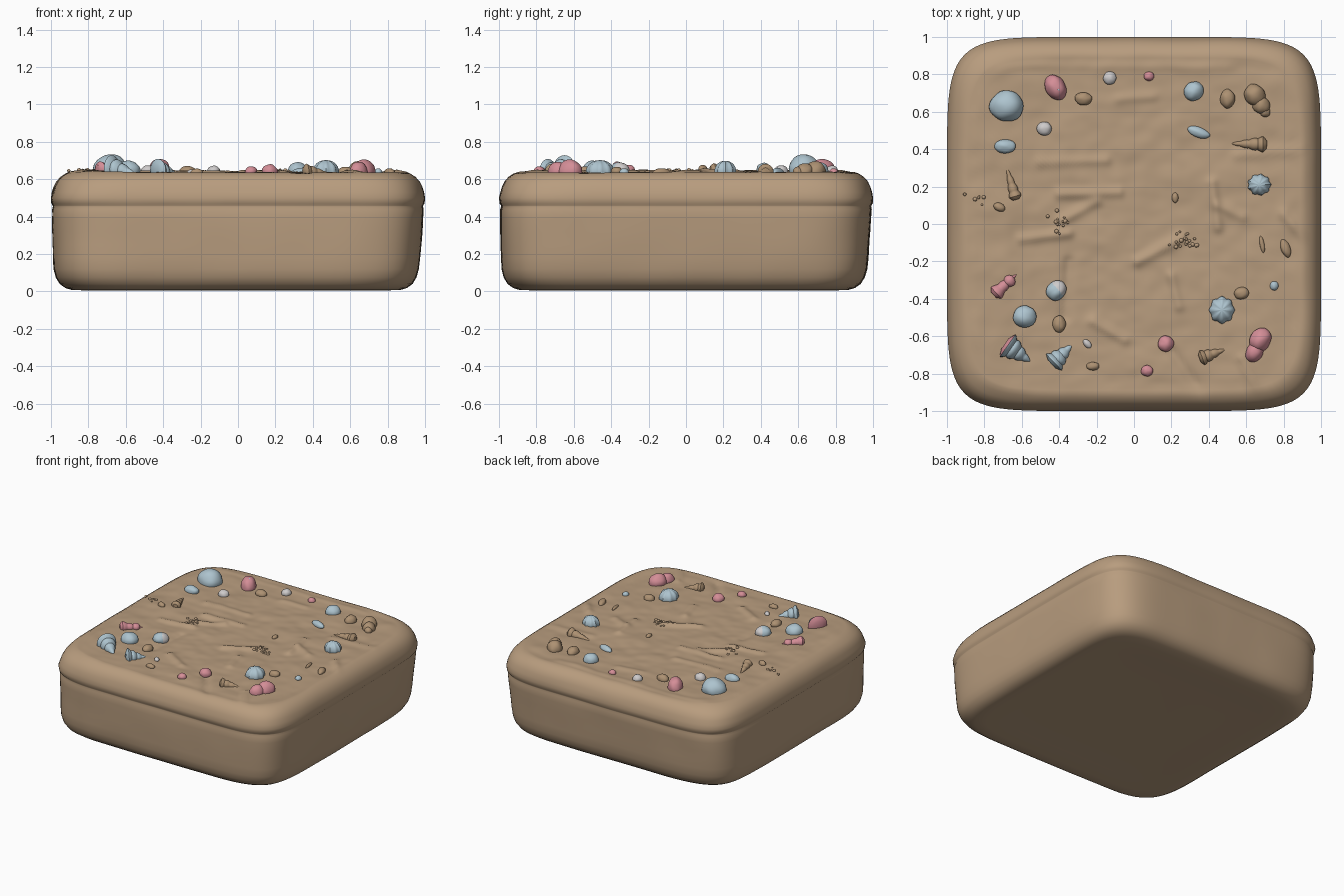
import bpy, bmesh, random
from math import sin, cos, pi, atan2, exp, hypot, radians
from mathutils import Vector, Matrix, noise

cube = bpy.data.objects.get("Cube")
if cube:
    bpy.data.objects.remove(cube)
random.seed(4)


def material(name, r, g, b):
    m = bpy.data.materials.new(name)
    m.use_nodes = True
    m.diffuse_color = (r, g, b, 1)
    m.node_tree.nodes["Principled BSDF"].inputs["Base Color"].default_value = (r, g, b, 1)
    return m


SAND = material("sand", 0.48, 0.335, 0.21)
TAN = material("shell tan", 0.42, 0.285, 0.17)
BLUE = material("shell blue", 0.42, 0.55, 0.62)
PINK = material("shell pink", 0.66, 0.27, 0.31)
WHITE = material("shell white", 0.62, 0.6, 0.6)


def finish(name, bm, mats, angle=50):
    bmesh.ops.recalc_face_normals(bm, faces=bm.faces)
    mesh = bpy.data.meshes.new(name)
    bm.to_mesh(mesh)
    bm.free()
    for m in mats:
        mesh.materials.append(m)
    ob = bpy.data.objects.new(name, mesh)
    bpy.context.collection.objects.link(ob)
    bpy.ops.object.select_all(action='DESELECT')
    ob.select_set(True)
    bpy.context.view_layer.objects.active = ob
    bpy.ops.object.shade_smooth_by_angle(angle=radians(angle))
    return ob


def loft(bm, rings):
    """Skin closed rings of points and cap both ends."""
    loops = [[bm.verts.new(p) for p in ring] for ring in rings]
    for a, b in zip(loops, loops[1:]):
        for i in range(len(a)):
            j = (i + 1) % len(a)
            bm.faces.new((a[i], a[j], b[j], b[i]))
    bm.faces.new(loops[0][::-1])
    bm.faces.new(loops[-1])


# Folds pressed into the top: start, end, height
FOLDS = [
    ((-.6, -.08), (-.35, -.05), .016), ((-.5, .33), (-.15, .34), .012),
    ((-.4, .16), (-.08, .17), .014), ((-.38, .02), (-.2, .12), .014),
    ((-.08, .67), (.1, .68), .01), ((-.35, -.2), (-.37, -.5), -.012),
    ((-.22, -.52), (-.05, -.62), .015), ((.02, -.2), (.25, -.08), .014),
    ((.42, .22), (.45, -.02), .016), ((.45, .1), (.58, .04), .012),
    ((.2, -.28), (.24, -.44), .014), ((.2, -.68), (.36, -.9), -.014),
    ((.58, -.72), (.66, -.9), .018), ((.8, .05), (.92, -.08), .016),
    ((-.9, .85), (.5, .84), .006), ((.55, .37), (.9, .4), .01),
]


def top_height(x, y):
    z = .634 + .014 * exp(-((x + .8) / .2) ** 2)
    z += .009 * noise.noise(Vector((x * 4, y * 6, 1)))
    z += .004 * noise.noise(Vector((x * 11, y * 14, 5)))
    p = Vector((x, y))
    for a, b, h in FOLDS:
        a, b = Vector(a), Vector(b)
        t = max(0, min(1, (p - a).dot(b - a) / (b - a).length_squared))
        z += h * exp(-((p - a.lerp(b, t)).length / .028) ** 2)
    return z


# Sand slab with a lid seam
def outline(u):
    c, s = cos(u), sin(u)
    # blend square spacing into the angle so corners stay dense
    r = (abs(c) ** 7 + abs(s) ** 7) ** (-1 / 7)
    return c * r, s * r


PROFILE = [(.5, .012), (.3, .01), (.17, .006), (.11, .008), (.075, .018), (.045, .04),
           (.025, .075), (.014, .12), (.01, .18), (.008, .25), (.006, .32), (.005, .39),
           (.005, .44), (.009, .453), (.008, .46), (.001, .47), (0, .5), (.004, .53),
           (.013, .56), (.027, .588), (.048, .612), (.075, .63)]
COUNT = 240
rings = []
for inset, z in PROFILE:
    ring = []
    for i in range(COUNT):
        x, y = outline(2 * pi * i / COUNT)
        worn = .022 * (max(x, 0) ** 6 + max(y, 0) ** 6) * max(0, 1 - z / .45)
        dent = .005 * (noise.noise(Vector((x * 3, y * 3, z * 5))) - .6)
        k = 1 - inset - worn + (dent if 0 < inset < .1 else 0)
        ring.append((x * k, y * k, z))
    rings.append(ring)
inset = .1
while inset < .99:
    ring = []
    for i in range(COUNT):
        x, y = outline(2 * pi * i / COUNT)
        x, y = x * (1 - inset), y * (1 - inset)
        blend = min(1, (inset - .07) / .08)
        ring.append((x, y, .638 + (top_height(x, y) - .638) * blend))
    rings.append(ring)
    inset += .0125
bm = bmesh.new()
loft(bm, rings)
finish("sand_slab", bm, [SAND], 60)


# Rounded shells and pebbles, optionally ribbed like a fan
def pebble(name, x, y, length, width, turn, mats, ribs=0, rise=.46):
    bm = bmesh.new()
    bmesh.ops.create_uvsphere(bm, u_segments=32, v_segments=16, radius=1)
    for v in bm.verts:
        if ribs:
            v.co *= 1 + .07 * cos(ribs * atan2(v.co.y, v.co.x)) * hypot(v.co.x, v.co.y)
        else:
            v.co *= 1 + .08 * noise.noise(v.co * 1.3 + Vector((x * 9, y * 9, 0)))
    if len(mats) > 1:
        for f in bm.faces:
            f.material_index = int(f.calc_center_median().x > .15)
    h = min(length, width) * rise
    size = Matrix.Diagonal((length / 2, width / 2, h, 1))
    place = Matrix.Translation((x, y, top_height(x, y) + h * .15))
    bm.transform(place @ Matrix.Rotation(radians(turn), 4, 'Z') @ size)
    finish(name, bm, mats)


PEBBLES = {
    "blue": ([BLUE], [(-.68, .63, .18, .165, 0), (.32, .71, .11, .1, 30), (-.69, .415, .115, .075, 0),
                      (.345, .49, .125, .055, -20), (-.585, -.495, .125, .12, 0), (.75, -.33, .045, .05, 0)]),
    "tan": ([TAN], [(-.27, .67, .09, .07, 0), (.5, .67, .08, .1, 0), (-.72, .09, .065, .045, -25),
                    (-.4, -.535, .07, .09, 0), (-.22, -.76, .07, .045, 0), (.575, -.37, .08, .065, 10),
                    (.81, -.13, .05, .1, 20), (.685, -.11, .025, .09, 10), (.22, .14, .035, .055, 0)]),
    "pink": ([PINK], [(.08, .79, .055, .05, 0), (.17, -.64, .085, .085, 0), (.07, -.785, .065, .06, 0)]),
    "white": ([WHITE], [(-.13, .78, .07, .07, 0), (-.48, .51, .08, .075, 0), (-.25, -.64, .055, .035, -50)]),
}
for colour, (mats, spots) in PEBBLES.items():
    for n, spot in enumerate(spots):
        pebble(f"{colour}_pebble_{n + 1}", *spot, mats)

# Fan shells
pebble("blue_fan_shell", .47, -.46, .13, .14, 0, [BLUE], 8)
pebble("pale_fan_shell", .67, .21, .12, .11, 0, [BLUE], 9, .5)
pebble("two_tone_shell", -.415, -.355, .115, .1, 40, [BLUE, WHITE])


# Whorled shells tapering from a wide mouth to a tip
def whorled(name, mouth, tip, radius, mats, whorls=4):
    a, b = Vector(mouth), Vector(tip)
    axis = b - a
    side = Vector((-axis.y, axis.x)).normalized()
    base = top_height(*a) + radius * .22
    steps = 28
    rings = []
    for i in range(steps + 1):
        t = i / steps
        r = radius * (1 - t) ** .85 * min(1, .5 + t * 5) + .002
        r *= .86 + .18 * abs(sin(pi * whorls * t))
        c = a + axis * t
        z = base - radius * .35 * t
        rings.append([(c.x + side.x * r * cos(q), c.y + side.y * r * cos(q), z + r * sin(q))
                      for q in (2 * pi * k / 20 for k in range(20))])
    bm = bmesh.new()
    loft(bm, rings)
    if len(mats) > 1:
        for f in bm.faces:
            near = (f.calc_center_median().xy - a).dot(axis) / axis.length_squared
            f.material_index = int(near < .1)
    finish(name, bm, mats, 40)


whorled("tan_long_shell", (.71, .425), (.52, .43), .043, [TAN])
whorled("tan_leaning_shell", (-.63, .13), (-.68, .3), .034, [TAN])
whorled("tan_front_shell", (.35, -.72), (.49, -.67), .042, [TAN])
whorled("blue_cone_shell", (-.44, -.75), (-.33, -.645), .062, [BLUE])
whorled("blue_corner_shell", (-.69, -.64), (-.555, -.735), .075, [BLUE, PINK])
whorled("pink_cone_shell", (-.75, -.38), (-.63, -.27), .042, [PINK], 3)
pebble("pink_cone_tip", -.665, -.305, .06, .065, 45, [PINK])

# Snail shells: a large body whorl with smaller ones beside it
for n, (dx, dy, d) in enumerate([(-.015, .03, .11), (.02, -.025, .09), (.04, -.06, .055)]):
    pebble(f"tan_snail_whorl_{n + 1}", .66 + dx, .66 + dy, d * 1.1, d, -50, [TAN], 0, .5)
for n, (dx, dy, d) in enumerate([(.01, .03, .11), (-.02, -.035, .09)]):
    pebble(f"pink_snail_whorl_{n + 1}", .665 + dx, -.65 + dy, d * 1.25, d, 60, [PINK], 0, .55)
pebble("pink_shell", -.42, .73, .145, .11, -60, [PINK], 0, .62)
pebble("pink_shell_eyelet", -.405, .72, .05, .04, -60, [BLUE], 0, 1.7)

# Loose sand crumbs
for n, (cx, cy, spread, amount) in enumerate([(.27, -.09, .04, 22), (-.39, .01, .035, 16), (-.83, .125, .03, 6)]):
    bm = bmesh.new()
    for k in range(amount):
        x, y = random.gauss(cx, spread), random.gauss(cy, spread * .7)
        spot = Matrix.Translation((x, y, top_height(x, y)))
        bmesh.ops.create_icosphere(bm, subdivisions=2, radius=random.uniform(.006, .012), matrix=spot)
    finish(f"sand_crumbs_{n + 1}", bm, [SAND])
